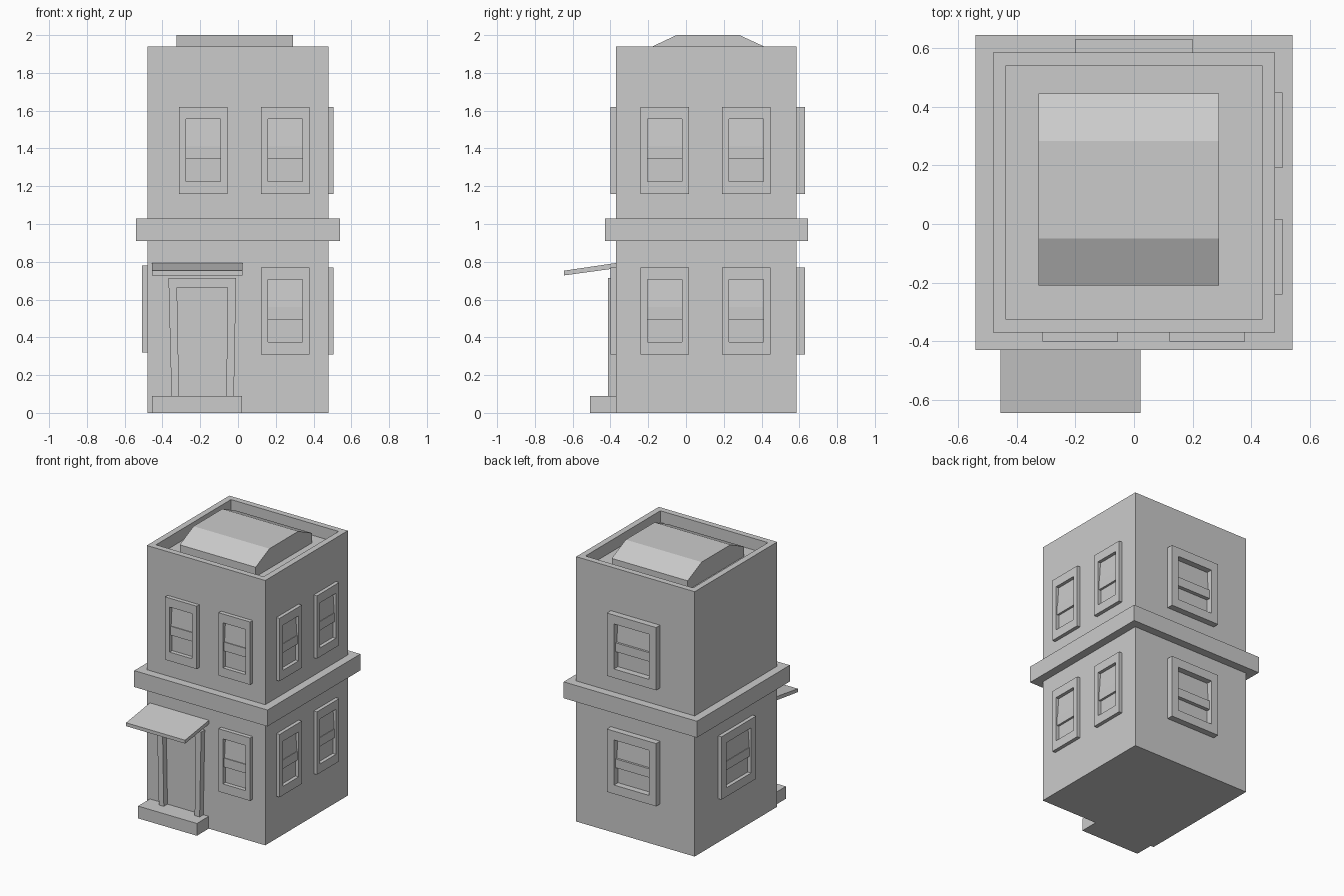
import bpy, bmesh
from math import pi
from mathutils import Matrix, Vector

if "Cube" in bpy.data.objects:
    bpy.data.objects.remove(bpy.data.objects["Cube"])


def make(name, verts, faces, matrix=None):
    mesh = bpy.data.meshes.new(name)
    mesh.from_pydata(verts, [], faces)
    bm = bmesh.new()
    bm.from_mesh(mesh)
    bmesh.ops.recalc_face_normals(bm, faces=bm.faces)
    bm.to_mesh(mesh)
    bm.free()
    obj = bpy.data.objects.new(name, mesh)
    bpy.context.collection.objects.link(obj)
    if matrix:
        obj.matrix_world = matrix
    return obj


def prism(name, base, offset, matrix=None):
    """Extrude a planar outline along an offset vector."""
    n, off = len(base), Vector(offset)
    verts = [Vector(p) for p in base] + [Vector(p) + off for p in base]
    faces = [list(range(n))[::-1], list(range(n, 2 * n))]
    faces += [[i, (i + 1) % n, n + (i + 1) % n, n + i] for i in range(n)]
    return make(name, verts, faces, matrix)


def box(name, x0, x1, y0, y1, z0, z1, matrix=None):
    base = [(x0, y0, z0), (x1, y0, z0), (x1, y1, z0), (x0, y1, z0)]
    return prism(name, base, (0, 0, z1 - z0), matrix)


def ring(name, hw, hh, ihw, ihh, y0, y1, matrix):
    """Rectangular frame in the local xz plane, from y0 to y1."""
    verts = [(sx * w, y, sz * h) for y in (y0, y1) for w, h in ((hw, hh), (ihw, ihh))
             for sx, sz in ((-1, -1), (1, -1), (1, 1), (-1, 1))]
    faces = []
    for i in range(4):
        j = (i + 1) % 4
        for a, b in ((0, 4), (8, 12), (0, 8), (4, 12)):
            faces.append([a + i, a + j, b + j, b + i])
    return make(name, verts, faces, matrix)


def window(name, loc, angle, width, depth):
    """Sash window: frame, meeting rail and slightly tilted upper pane."""
    m = Matrix.Translation(loc) @ Matrix.Rotation(angle, 4, 'Z')
    ihw = width * 0.355
    ring(name + "_frame", width / 2, 0.23, ihw, 0.165, -depth, 0.01, m)
    box(name + "_rail", -ihw, ihw, -depth * 0.6, 0.01, -0.045, 0.02, m)
    pane = [(-ihw, 0.005, 0.02), (-ihw, -0.012, 0.02), (-ihw, -0.002, 0.165), (-ihw, 0.005, 0.165)]
    prism(name + "_pane", pane, (2 * ihw, 0, 0), m)


# Main body with a sunken roof behind a parapet
body = box("building_body", -0.48, 0.48, -0.37, 0.585, 0, 1.94)
bm = bmesh.new()
bm.from_mesh(body.data)
top = max(bm.faces, key=lambda f: f.calc_center_median().z)
bmesh.ops.inset_individual(bm, faces=[top], thickness=0.062)
bmesh.ops.inset_individual(bm, faces=[top], thickness=0.0)
bmesh.ops.translate(bm, verts=top.verts, vec=(0, 0, -0.085))
bm.to_mesh(body.data)
bm.free()

# Ledge between floors
box("floor_band", -0.54, 0.54, -0.43, 0.645, 0.91, 1.03)

# Roof skylight with sloped ends
prism("roof_skylight", [(-0.325, y, z) for y, z in
      ((-0.21, 1.84), (-0.21, 1.925), (-0.05, 2.0), (0.283, 2.0), (0.445, 1.925), (0.445, 1.84))],
      (0.615, 0, 0))

# Windows on both floors
for floor, z in (("upper", 1.39), ("lower", 0.54)):
    for i, x in enumerate((-0.183, 0.25)):
        if floor == "upper" or x > 0:
            window(f"{floor}_front_window_{i}", (x, -0.37, z), 0, 0.257, 0.03)
    for i, y in enumerate((-0.112, 0.32)):
        window(f"{floor}_right_window_{i}", (0.48, y, z), pi / 2, 0.257, 0.026)
    window(f"{floor}_back_window", (0, 0.585, z), pi, 0.4, 0.046)
window("lower_left_window", (-0.48, 0.113, 0.55), -pi / 2, 0.4, 0.027)

# Entrance: step, tapered door frame and sloped awning
box("door_step", -0.455, 0.022, -0.507, -0.36, 0, 0.09)
outline = [(-0.352, 0.08), (-0.368, 0.715), (-0.01, 0.715), (-0.022, 0.08),
           (-0.062, 0.08), (-0.055, 0.665), (-0.323, 0.665), (-0.312, 0.08)]
prism("door_frame", [(x, -0.413, z) for x, z in outline], (0, 0.05, 0))
prism("door_awning", [(-0.455, y, z) for y, z in
      ((-0.36, 0.767), (-0.36, 0.795), (-0.645, 0.753), (-0.645, 0.728))], (0.478, 0, 0))
